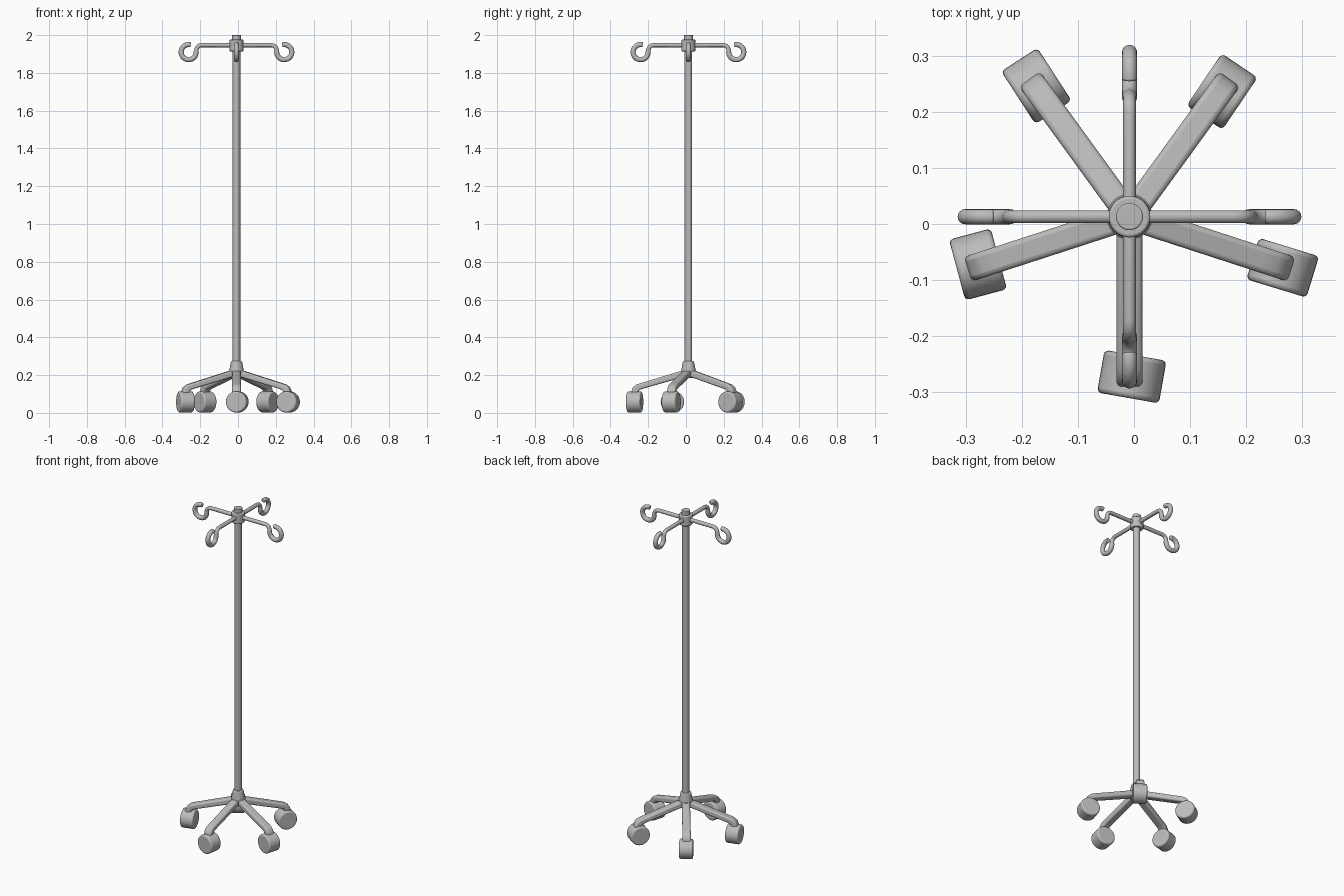
import bpy, bmesh, math
from mathutils import Matrix, Vector

cube = bpy.data.objects.get("Cube")
if cube:
    bpy.data.objects.remove(cube, do_unlink=True)

AXIS = Vector((-0.008, 0.013, 0))

grey = bpy.data.materials.new("satin_grey")
grey.use_nodes = True
grey.diffuse_color = (0.5, 0.5, 0.5, 1)
grey.node_tree.nodes["Principled BSDF"].inputs["Base Color"].default_value = (0.5, 0.5, 0.5, 1)


def finish(name, bm, matrix, bevel=0, segments=3):
    bmesh.ops.recalc_face_normals(bm, faces=bm.faces)
    mesh = bpy.data.meshes.new(name)
    bm.to_mesh(mesh)
    bm.free()
    obj = bpy.data.objects.new(name, mesh)
    bpy.context.collection.objects.link(obj)
    mesh.materials.append(grey)
    obj.matrix_world = matrix
    if bevel:
        mod = obj.modifiers.new("rounded_edges", 'BEVEL')
        mod.width, mod.segments = bevel, segments
        mod.limit_method, mod.angle_limit = 'ANGLE', math.radians(40)
    bpy.ops.object.select_all(action='DESELECT')
    obj.select_set(True)
    bpy.context.view_layer.objects.active = obj
    bpy.ops.object.shade_smooth_by_angle(angle=math.radians(40))
    return obj


def round_part(name, low, high, r_low, r_high, bevel=0.0):
    """Upright cylinder or cone on the stand's axis."""
    bm = bmesh.new()
    bmesh.ops.create_cone(bm, cap_ends=True, segments=32, radius1=r_low,
                          radius2=r_high, depth=high - low)
    place = Matrix.Translation(AXIS + Vector((0, 0, (low + high) / 2)))
    return finish(name, bm, place, bevel)


# Pole, hub, collar and cap
round_part("pole", 0.2, 1.93, 0.02, 0.02)
round_part("base_hub", 0.185, 0.225, 0.036, 0.041, 0.004)
round_part("hub_cone", 0.22, 0.274, 0.039, 0.029, 0.004)
round_part("top_collar", 1.914, 1.976, 0.037, 0.037, 0.005)
round_part("top_cap", 1.96, 2.0, 0.024, 0.024, 0.003)

# Five legs, each a bent side profile given width
LEG = [(0, 0.234), (0.25, 0.158), (0.277, 0.149), (0.295, 0.134), (0.303, 0.112),
       (0.303, 0.08), (0.267, 0.08), (0.266, 0.112), (0.257, 0.122), (0.24, 0.128), (0, 0.197)]
for i in range(5):
    bm = bmesh.new()
    side = bm.faces.new([bm.verts.new((r, -0.023, z)) for r, z in LEG])
    grown = bmesh.ops.extrude_face_region(bm, geom=[side])
    bmesh.ops.translate(bm, vec=(0, 0.046, 0),
                        verts=[v for v in grown["geom"] if isinstance(v, bmesh.types.BMVert)])
    turn = Matrix.Rotation(math.radians(-90 + 72 * i), 4, 'Z')
    finish(f"leg_{i + 1}", bm, Matrix.Translation(AXIS) @ turn, 0.009)

# Casters, each swivelled its own way: x, y, axle angle
CASTERS = [(-0.004, -0.272, 80), (0.265, -0.078, 73), (0.157, 0.236, -34),
           (-0.174, 0.246, 33), (-0.278, -0.072, 15)]
for i, (x, y, angle) in enumerate(CASTERS):
    bm = bmesh.new()
    bmesh.ops.create_cone(bm, cap_ends=True, segments=32, radius1=0.056,
                          radius2=0.056, depth=0.077)
    place = (Matrix.Translation((x, y, 0.058)) @ Matrix.Rotation(math.radians(angle), 4, 'Z')
             @ Matrix.Rotation(math.pi / 2, 4, 'Y'))
    finish(f"caster_{i + 1}", bm, place, 0.008)


# Four arms ending in open round hooks
def hook_path():
    arm = [(0.02, 1.947), (0.185, 1.947), (0.197, 1.944), (0.207, 1.936), (0.212, 1.924)]
    points = [(r, z, 0.0115) for r, z in arm]
    for k in range(21):
        a = math.radians(180 + k * 14.25)
        points.append((0.253 + 0.04 * math.cos(a), 1.91 + 0.04 * math.sin(a), 0.0135))
    return points


def tube(name, points, matrix, sides=16):
    bm = bmesh.new()
    rings = []
    spots = [Vector((r, 0, z)) for r, z, _ in points]
    for k, (spot, (_, _, radius)) in enumerate(zip(spots, points)):
        along = (spots[min(k + 1, len(spots) - 1)] - spots[max(k - 1, 0)]).normalized()
        across = Vector((0, 1, 0))
        up = along.cross(across)
        turns = [2 * math.pi * s / sides for s in range(sides)]
        rings.append([bm.verts.new(spot + radius * (math.cos(t) * across + math.sin(t) * up))
                      for t in turns])
    for a, b in zip(rings, rings[1:]):
        for s in range(sides):
            n = (s + 1) % sides
            bm.faces.new((a[s], a[n], b[n], b[s]))
    bm.faces.new(rings[0])
    bm.faces.new(rings[-1])
    return finish(name, bm, matrix, 0.004)


for i, name in enumerate(("left", "back", "right", "front")):
    turn = Matrix.Rotation(math.pi / 2 * i, 4, 'Z')
    tube(f"{name}_hook_arm", hook_path(), Matrix.Translation(AXIS) @ turn)
